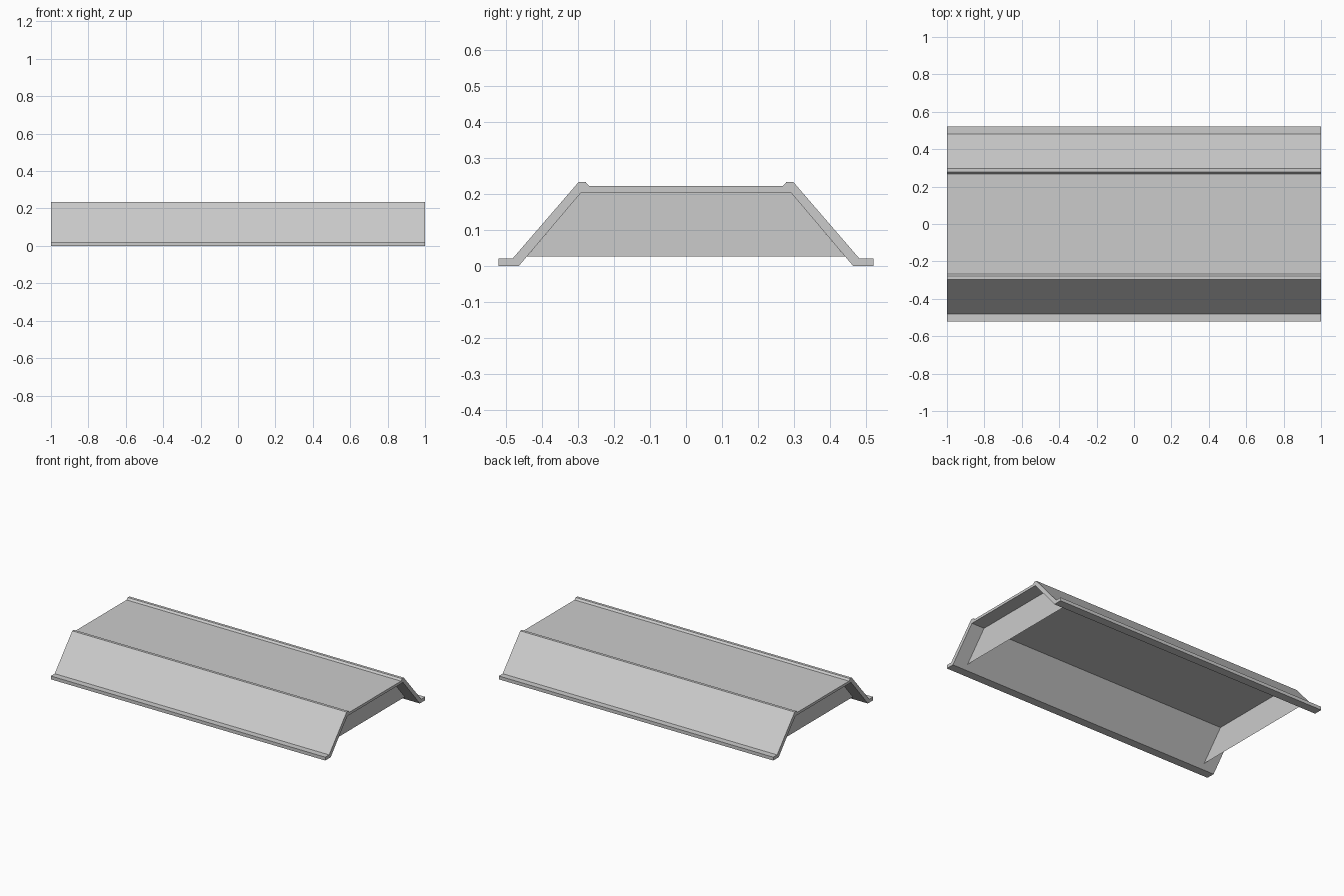
import bpy
import bmesh

cube = bpy.data.objects.get("Cube")
if cube:
    bpy.data.objects.remove(cube, do_unlink=True)

grey = bpy.data.materials.new("light_grey")
grey.use_nodes = True
GREY = (0.6, 0.6, 0.6, 1.0)
grey.diffuse_color = GREY
grey.node_tree.nodes["Principled BSDF"].inputs["Base Color"].default_value = GREY


def mirrored(half):
    """Complete a (y, z) outline with its reflection across y = 0."""
    return half + [(-y, z) for y, z in reversed(half)]


def profile_object(name, outline, x, length=0.0):
    """Flat plate at x, extruded along +x when a length is given."""
    bm = bmesh.new()
    face = bm.faces.new([bm.verts.new((x, y, z)) for y, z in outline])
    if length:
        ext = bmesh.ops.extrude_face_region(bm, geom=[face], use_keep_orig=True)
        moved = [v for v in ext["geom"] if isinstance(v, bmesh.types.BMVert)]
        bmesh.ops.translate(bm, verts=moved, vec=(length, 0, 0))
        bmesh.ops.recalc_face_normals(bm, faces=bm.faces)
    mesh = bpy.data.meshes.new(name)
    bm.to_mesh(mesh)
    bm.free()
    mesh.materials.append(grey)
    obj = bpy.data.objects.new(name, mesh)
    bpy.context.collection.objects.link(obj)
    return obj


# Channel shell: side flanges, sloped walls, raised ridges and flat deck
outer = mirrored([(-0.52, 0), (-0.52, 0.022), (-0.48, 0.022),
                  (-0.297, 0.234), (-0.279, 0.234), (-0.268, 0.222)])
inner = mirrored([(0.464, 0), (0.29, 0.205)])
profile_object("channel_shell", outer + inner, -1, 2)

# End bulkheads: thin plates set in from both open ends
bulkhead = mirrored([(-0.441, 0.027), (-0.29, 0.205)])
for side, x, outline in (("left", 0.907, bulkhead[::-1]),
                         ("right", -0.907, bulkhead)):
    plate = profile_object(side + "_bulkhead", outline, x)
    # Face each plate outward
    normal_x = plate.data.polygons[0].normal.x
    if normal_x * x < 0:
        plate.data.flip_normals()
